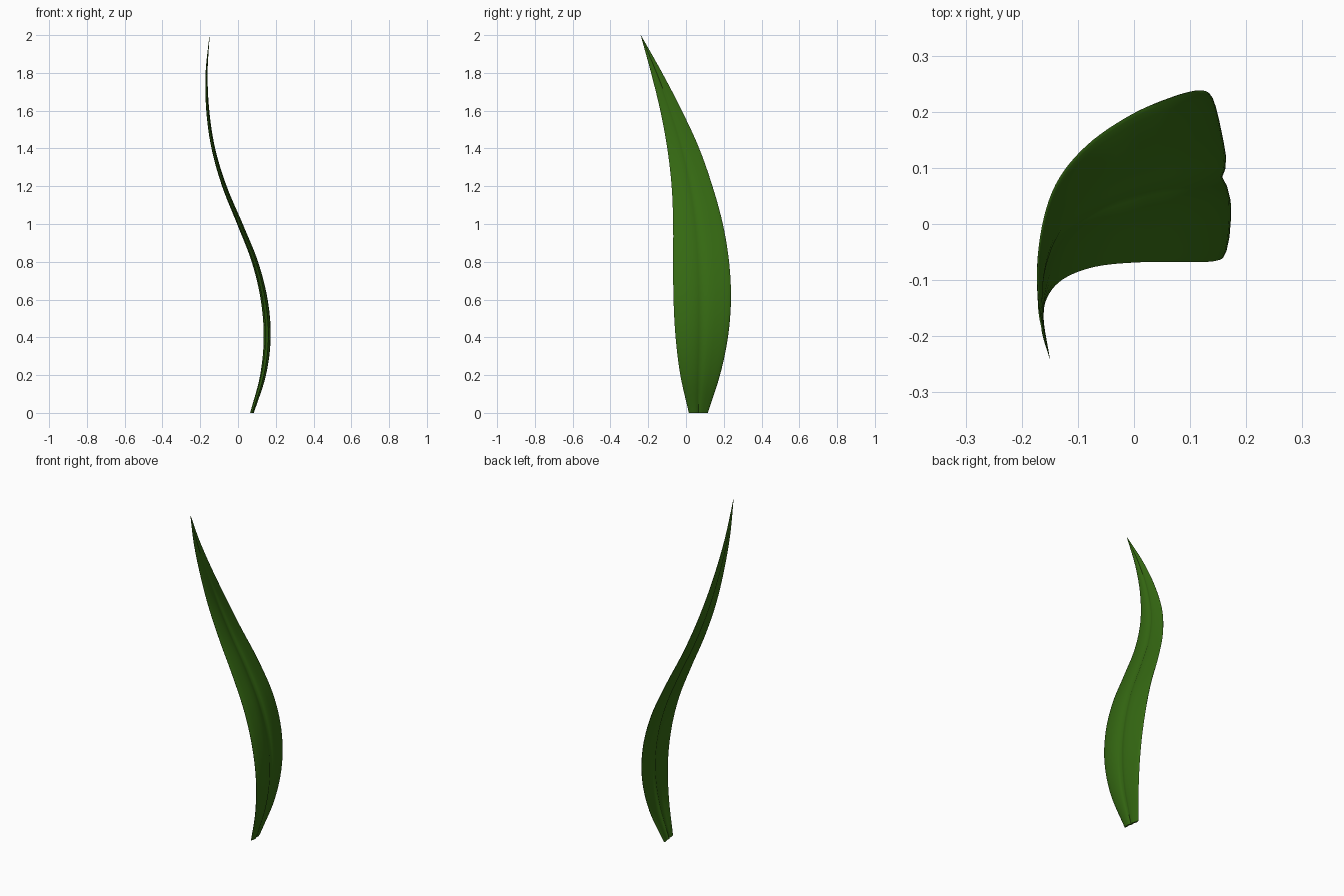
import bpy, bmesh

if "Cube" in bpy.data.objects:
    bpy.data.objects.remove(bpy.data.objects["Cube"])

# Stations every 0.2 in z: left edge y, right edge y, right-edge x, crest x, thickness
stations = [
    (0.015, 0.115, 0.064, 0.084, 0.010),
    (-0.030, 0.180, 0.115, 0.148, 0.012),
    (-0.055, 0.222, 0.133, 0.173, 0.012),
    (-0.066, 0.238, 0.117, 0.157, 0.012),
    (-0.068, 0.228, 0.070, 0.106, 0.012),
    (-0.068, 0.195, -0.007, 0.025, 0.011),
    (-0.076, 0.140, -0.086, -0.060, 0.010),
    (-0.099, 0.070, -0.141, -0.121, 0.009),
    (-0.136, -0.022, -0.168, -0.152, 0.008),
    (-0.185, -0.126, -0.172, -0.161, 0.005),
    (-0.240, -0.239, -0.151, -0.150, 0.0005),
]
# Cross-section across the blade: (position, height fraction), grooved at the midrib
section = [(-1, 0.68), (-0.93, 0.80), (-0.75, 0.93), (-0.5, 1.0), (-0.3, 0.98),
           (-0.12, 0.82), (0.0, 0.60), (0.1, 0.74), (0.25, 0.78), (0.45, 0.66),
           (0.7, 0.48), (0.88, 0.32), (0.96, 0.22), (1, 0.12)]
STEPS = 6


def spline(t):
    """Catmull-Rom through the stations, with straight end extension."""
    i = min(int(t), len(stations) - 2)
    f = t - i
    out = []
    for k in range(5):
        b, c = stations[i][k], stations[i + 1][k]
        a = stations[i - 1][k] if i > 0 else 2 * b - c
        d = stations[i + 2][k] if i + 2 < len(stations) else 2 * c - b
        out.append(b + 0.5 * f * (c - a + f * (2*a - 5*b + 4*c - d + f * (3*(b - c) + d - a))))
    return out


# Loft the leaf blade
bm = bmesh.new()
rings = []
for n in range((len(stations) - 1) * STEPS + 1):
    t = n / STEPS
    y0, y1, lo, hi, thick = spline(t)
    mid, half = (y0 + y1) / 2, (y1 - y0) / 2
    outer, inner = [], []
    for u, h in section:
        x, y = lo + (hi - lo) * h, mid + half * u
        edge = max(0.15, 1 - abs(u) ** 8)
        outer.append(bm.verts.new((x, y, t * 0.2)))
        inner.append(bm.verts.new((x - thick * edge, y, t * 0.2)))
    rings.append(outer + inner[::-1])
for a, b in zip(rings, rings[1:]):
    for i in range(len(a)):
        j = (i + 1) % len(a)
        bm.faces.new((a[i], a[j], b[j], b[i]))
bm.faces.new(rings[0])
bm.faces.new(rings[-1])
bmesh.ops.recalc_face_normals(bm, faces=bm.faces)

mesh = bpy.data.meshes.new("leaf_blade")
bm.to_mesh(mesh)
bm.free()
leaf = bpy.data.objects.new("leaf_blade", mesh)
bpy.context.collection.objects.link(leaf)

# Green material and smooth shading
green = bpy.data.materials.new("leaf_green")
green.diffuse_color = (0.035, 0.14, 0.006, 1)
green.use_nodes = True
green.node_tree.nodes["Principled BSDF"].inputs["Base Color"].default_value = green.diffuse_color
mesh.materials.append(green)
bpy.context.view_layer.objects.active = leaf
leaf.select_set(True)
bpy.ops.object.shade_smooth_by_angle(angle=1.0)
